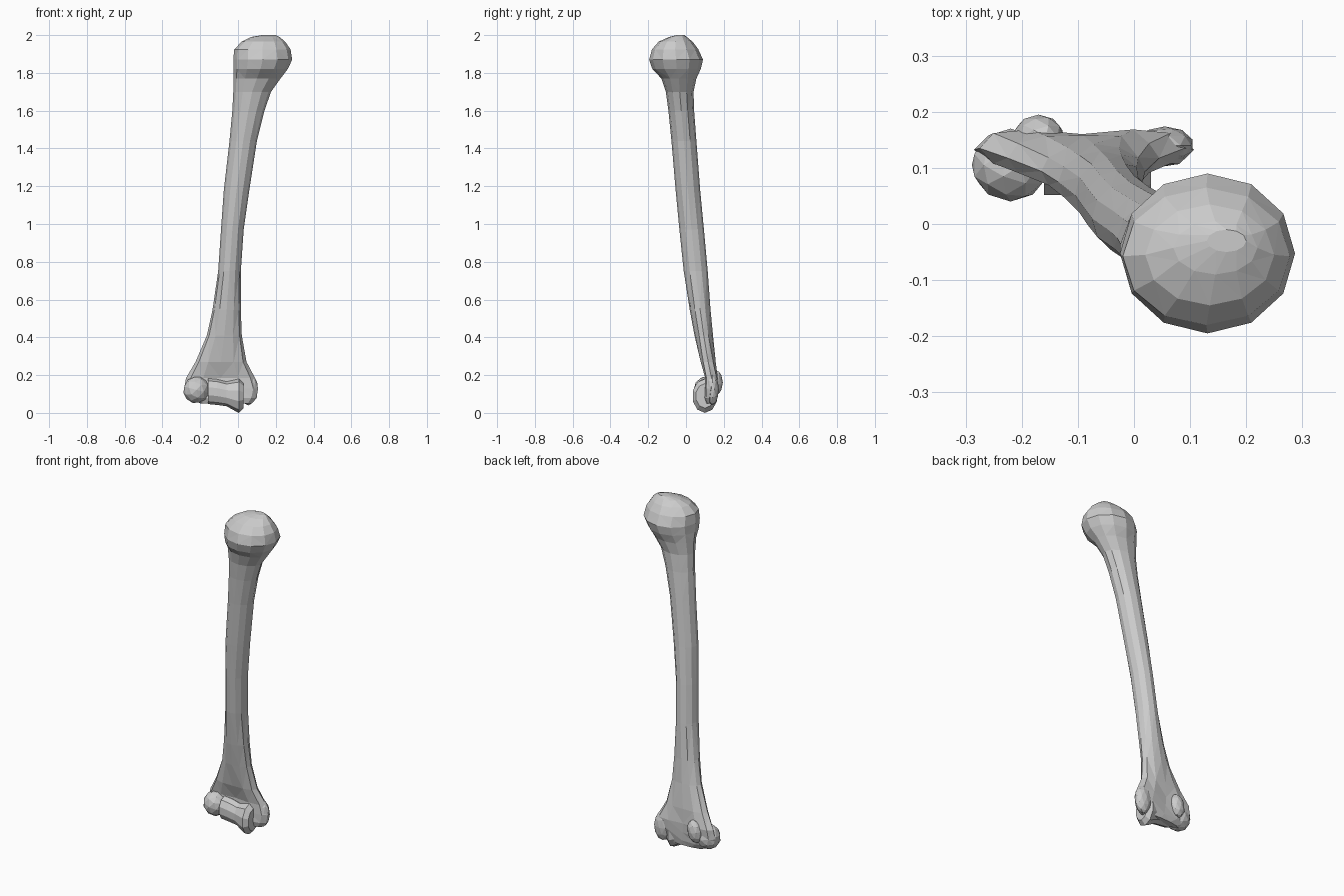
import bpy, bmesh
from math import cos, sin, pi, radians
from mathutils import Matrix

if "Cube" in bpy.data.objects:
    bpy.data.objects.remove(bpy.data.objects["Cube"])


def make_object(name, bm):
    bmesh.ops.recalc_face_normals(bm, faces=bm.faces)
    mesh = bpy.data.meshes.new(name)
    bm.to_mesh(mesh)
    bm.free()
    obj = bpy.data.objects.new(name, mesh)
    bpy.context.collection.objects.link(obj)
    return obj


def loft(name, rings):
    """Skin a list of closed point rings and cap both ends."""
    bm = bmesh.new()
    loops = [[bm.verts.new(p) for p in ring] for ring in rings]
    n = len(loops[0])
    for a, b in zip(loops, loops[1:]):
        for i in range(n):
            j = (i + 1) % n
            bm.faces.new((a[i], a[j], b[j], b[i]))
    bm.faces.new(loops[0])
    bm.faces.new(loops[-1])
    bmesh.ops.triangulate(bm, faces=bm.faces[:])
    return make_object(name, bm)


def section(z, x0, x1, y0, y1, pinch=0.0, sides=12):
    """Oval section filling the given extents; pinch hollows front and back."""
    pts = []
    for i in range(sides):
        t = 2 * pi * i / sides
        c, s = cos(t), sin(t)
        k = 1 - pinch * abs(s) ** 4
        if pinch:
            k *= 1.12
        pts.append(((x0 + x1) / 2 + (x1 - x0) / 2 * c,
                    (y0 + y1) / 2 + (y1 - y0) / 2 * s * k, z))
    return pts


# Shaft with the flattened lower flare: z, x min, x max, y min, y max, pinch
shaft = [
    (0.05, -0.20, 0.07, 0.10, 0.15, 0),
    (0.08, -0.26, 0.095, 0.09, 0.16, 0.2),
    (0.13, -0.285, 0.107, 0.085, 0.18, 0.5),
    (0.185, -0.275, 0.09, 0.085, 0.185, 0.55),
    (0.27, -0.225, 0.045, 0.07, 0.165, 0.25),
    (0.41, -0.165, 0.02, 0.045, 0.143, 0),
    (0.545, -0.135, 0.015, 0.02, 0.13, 0),
    (0.75, -0.105, 0.015, -0.012, 0.115, 0),
    (0.97, -0.09, 0.03, -0.035, 0.095, 0),
    (1.18, -0.075, 0.06, -0.055, 0.075, 0),
    (1.44, -0.045, 0.10, -0.077, 0.055, 0),
    (1.60, -0.03, 0.14, -0.093, 0.043, 0),
    (1.70, -0.025, 0.175, -0.107, 0.04, 0),
    (1.77, -0.025, 0.225, -0.13, 0.055, 0),
]
# Rounded upper head
head = [
    (1.82, -0.025, 0.263, -0.178, 0.078, 0),
    (1.87, -0.025, 0.287, -0.195, 0.09, 0),
    (1.925, -0.02, 0.278, -0.18, 0.065, 0),
    (1.965, 0.02, 0.25, -0.145, 0.035, 0),
    (1.99, 0.07, 0.22, -0.09, 0.005, 0),
    (2.00, 0.13, 0.20, -0.05, -0.01, 0),
]
loft("shaft_and_head", [section(*r) for r in shaft + head])


# Spool-shaped hinge joint: x, radius, centre z
def disc(x, r, zc, sides=10):
    return [(x, 0.10 + 0.75 * r * sin(2 * pi * i / sides),
             zc - r * cos(2 * pi * i / sides)) for i in range(sides)]


spool = [(-0.16, 0.068, 0.115), (-0.11, 0.068, 0.11), (-0.06, 0.065, 0.10),
         (-0.01, 0.085, 0.092), (0.005, 0.09, 0.09), (0.03, 0.065, 0.09)]
loft("hinge_spool", [disc(*s) for s in spool])


# Rounded knobs beside the spool
def knob(name, centre, size, tilt=0):
    bm = bmesh.new()
    m = (Matrix.Translation(centre) @ Matrix.Rotation(radians(tilt), 4, 'Y')
         @ Matrix.Diagonal((*size, 1)))
    bmesh.ops.create_icosphere(bm, subdivisions=2, radius=1, matrix=m)
    return make_object(name, bm)


knob("outer_knob", (-0.22, 0.105, 0.122), (0.07, 0.065, 0.072), 15)
knob("inner_knob", (0.055, 0.14, 0.125), (0.052, 0.034, 0.085), 0)
# Back ridge bordering the hollow
knob("back_ridge", (-0.17, 0.155, 0.16), (0.045, 0.04, 0.07), 10)
